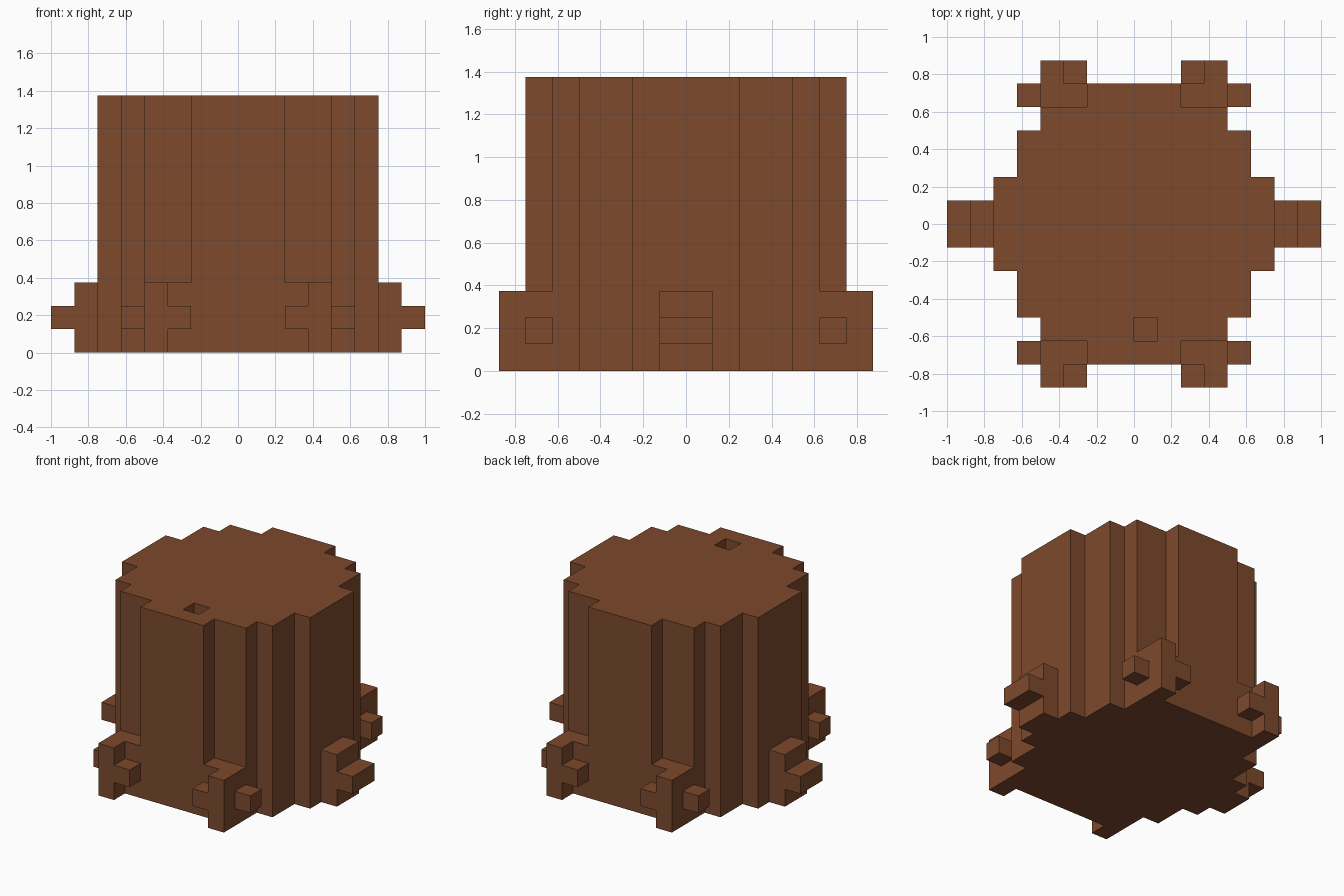
import bpy
import bmesh
import math
from itertools import product
from mathutils import Vector

UNIT = 0.125  # edge of one block

cube = bpy.data.objects.get("Cube")
if cube:
    bpy.data.objects.remove(cube, do_unlink=True)

bark = bpy.data.materials.new("bark_brown")
bark.use_nodes = True
colour = (0.205, 0.067, 0.026, 1.0)
bark.diffuse_color = colour
bark.node_tree.nodes["Principled BSDF"].inputs["Base Color"].default_value = colour


def box(x, y, z):
    """Grid cells filling a box given as (start, end) ranges in blocks."""
    return set(product(range(*x), range(*y), range(*z)))


def flip(cells, sx, sy):
    """Mirror cells across the x and y planes."""
    return {(x if sx > 0 else -x - 1, y if sy > 0 else -y - 1, z)
            for x, y, z in cells}


# Trunk: stepped round outline, full height, one block missing on top
trunk = set()
for half_x, half_y in ((6, 2), (5, 4), (4, 5), (2, 6)):
    trunk |= box((-half_x, half_x), (-half_y, half_y), (0, 11))
trunk.discard((0, -5, 10))

# Side root: upright slab with a bar sticking outwards
side_root = box((6, 7), (-1, 1), (0, 3)) | box((7, 8), (-1, 1), (1, 2))

# Corner root: slab, outer post, inner knob and sideways knob
corner_root = (box((2, 4), (5, 6), (0, 3)) | box((3, 4), (6, 7), (0, 3))
               | box((2, 3), (6, 7), (1, 2)) | box((4, 5), (5, 6), (1, 2)))

parts = {"trunk": trunk}
for side, sx in (("left", 1), ("right", -1)):
    parts[side + "_root"] = flip(side_root, sx, 1)
    for end, sy in (("front", -1), ("back", 1)):
        parts[f"{end}_{side}_root"] = flip(corner_root, sx, sy)
for name in parts:
    if name != "trunk":
        parts[name] = parts[name] - trunk
solid = set().union(*parts.values())


def build(name, cells):
    """Skin the exposed sides of the cells and merge flat faces."""
    bm = bmesh.new()
    for cell in cells:
        for axis, sign in product(range(3), (-1, 1)):
            step = [0, 0, 0]
            step[axis] = sign
            if tuple(c + s for c, s in zip(cell, step)) in solid:
                continue
            normal = Vector(step)
            u = Vector([int(i == (axis + 1) % 3) for i in range(3)])
            v = normal.cross(u)
            middle = Vector(cell) + Vector((0.5, 0.5, 0.5)) + normal / 2
            ring = (-u - v, u - v, u + v, v - u)
            bm.faces.new([bm.verts.new((middle + r / 2) * UNIT) for r in ring])
    bmesh.ops.remove_doubles(bm, verts=bm.verts[:], dist=UNIT / 100)
    bmesh.ops.dissolve_limit(bm, angle_limit=math.radians(1),
                             verts=bm.verts[:], edges=bm.edges[:])
    mesh = bpy.data.meshes.new(name)
    bm.to_mesh(mesh)
    bm.free()
    mesh.materials.append(bark)
    obj = bpy.data.objects.new(name, mesh)
    bpy.context.collection.objects.link(obj)


for part_name, part_cells in parts.items():
    build(part_name, part_cells)
